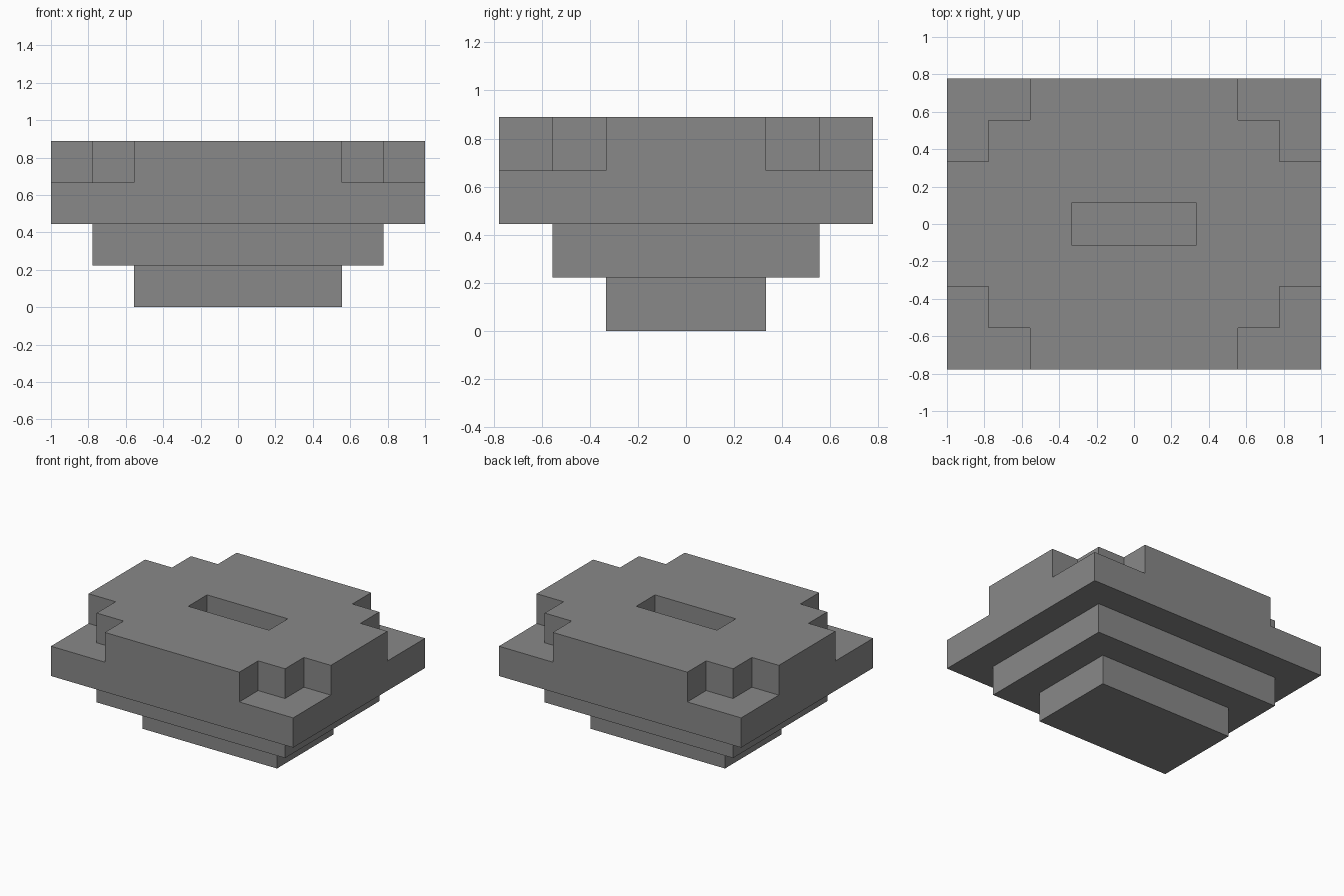
import bpy, bmesh
from math import radians

old = bpy.data.objects.get("Cube")
if old:
    bpy.data.objects.remove(old, do_unlink=True)

U = 2 / 9  # one block of the stepped design

grey = bpy.data.materials.new("mid_grey")
grey.use_nodes = True
colour = (0.25, 0.25, 0.25, 1)
grey.diffuse_color = colour
grey.node_tree.nodes["Principled BSDF"].inputs["Base Color"].default_value = colour


def prism(name, outline, bottom, top):
    """Extrude a plan outline, given in blocks, between two heights."""
    bm = bmesh.new()
    face = bm.faces.new([bm.verts.new((x * U, y * U, bottom * U)) for x, y in outline])
    ext = bmesh.ops.extrude_face_region(bm, geom=[face])
    for v in ext["geom"]:
        if isinstance(v, bmesh.types.BMVert):
            v.co.z = top * U
    bmesh.ops.recalc_face_normals(bm, faces=bm.faces)
    mesh = bpy.data.meshes.new(name)
    bm.to_mesh(mesh)
    bm.free()
    mesh.materials.append(grey)
    obj = bpy.data.objects.new(name, mesh)
    bpy.context.collection.objects.link(obj)
    return obj


def rect(w, d):
    return [(-w / 2, -d / 2), (w / 2, -d / 2), (w / 2, d / 2), (-w / 2, d / 2)]


# Stepped underside
prism("base_step", rect(5, 3), 0, 1)
prism("middle_step", rect(7, 5), 1, 2)

# Wide upper body, with stepped corners and a slot cut from its top
body = prism("upper_body", rect(9, 7), 2, 4)
corner = [(2.5, 4), (2.5, 2.5), (3.5, 2.5), (3.5, 1.5), (5, 1.5), (5, 4)]
cutters = [prism("slot_cutter", rect(3, 1), 3, 5)]
for sx in (-1, 1):
    for sy in (-1, 1):
        cutters.append(prism("corner_cutter", [(x * sx, y * sy) for x, y in corner], 3, 5))

for cutter in cutters:
    cutter.hide_render = True
    mod = body.modifiers.new("cut", "BOOLEAN")
    mod.operation = "DIFFERENCE"
    mod.solver = "EXACT"
    mod.object = cutter

# Bake the cuts, then discard the cutters
graph = bpy.context.evaluated_depsgraph_get()
baked = bpy.data.meshes.new_from_object(body.evaluated_get(graph))
body.modifiers.clear()
body.data = baked
for cutter in cutters:
    bpy.data.objects.remove(cutter, do_unlink=True)

# Merge leftover coplanar pieces into clean flat faces
bm = bmesh.new()
bm.from_mesh(baked)
bmesh.ops.dissolve_limit(bm, angle_limit=radians(1), verts=bm.verts, edges=bm.edges)
bm.to_mesh(baked)
bm.free()
